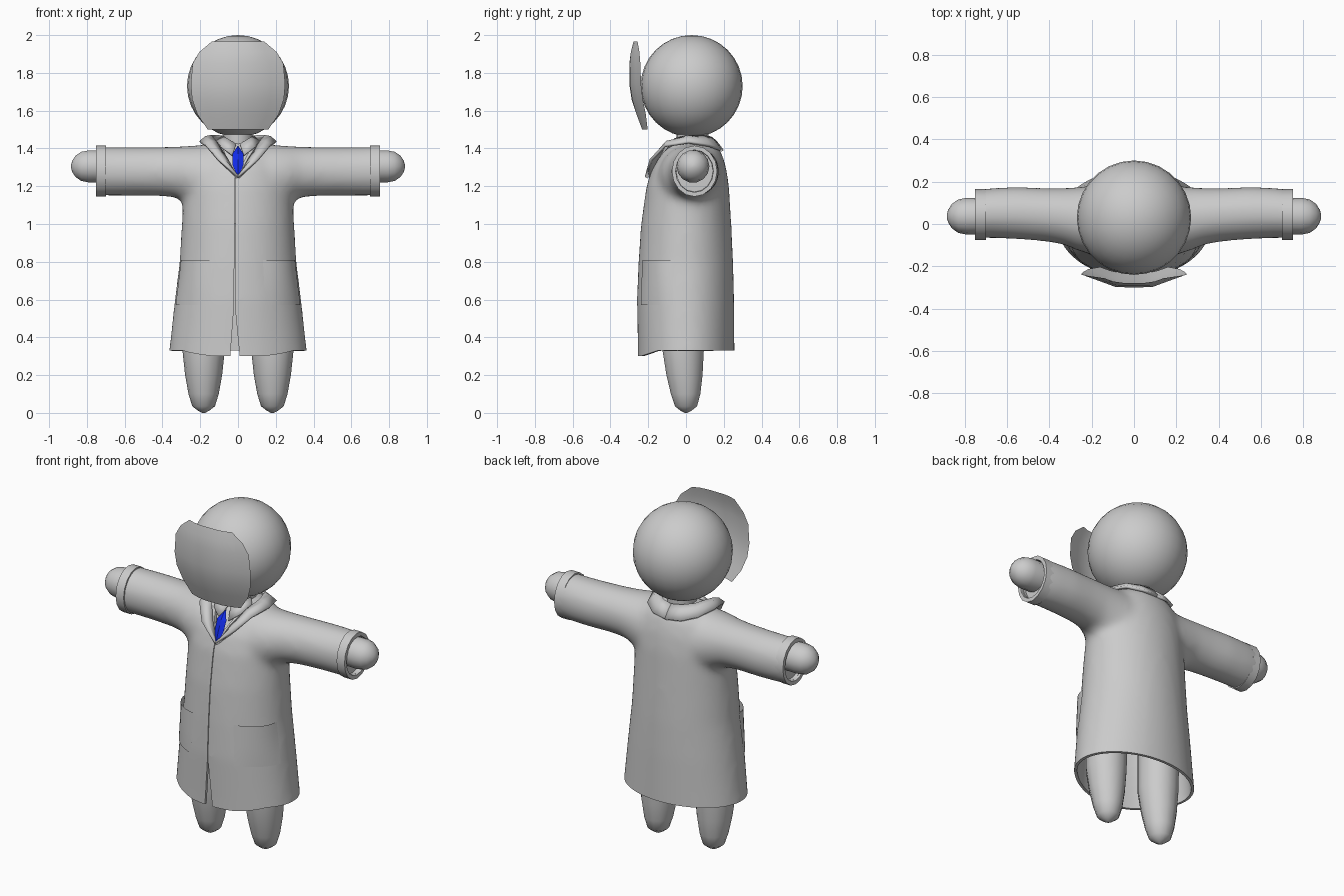
import bpy, bmesh, math
from mathutils import Vector

if "Cube" in bpy.data.objects:
    bpy.data.objects.remove(bpy.data.objects["Cube"])


def material(name, rgb):
    m = bpy.data.materials.new(name)
    m.diffuse_color = (*rgb, 1)
    m.use_nodes = True
    m.node_tree.nodes["Principled BSDF"].inputs["Base Color"].default_value = m.diffuse_color
    return m


GREY = material("plain grey", (0.6, 0.6, 0.6))
BLUE = material("tie blue", (0.006, 0.025, 0.8))


def finish(name, bm, mat=GREY, mirror=False, thick=0, angle=40, recalc=True):
    if recalc:
        bmesh.ops.recalc_face_normals(bm, faces=bm.faces)
    me = bpy.data.meshes.new(name)
    bm.to_mesh(me)
    bm.free()
    me.materials.append(mat)
    o = bpy.data.objects.new(name, me)
    bpy.context.collection.objects.link(o)
    if mirror:
        o.modifiers.new("mirror", "MIRROR")
    if thick:
        s = o.modifiers.new("thickness", "SOLIDIFY")
        s.thickness, s.offset = thick, -1
    smooth(o, angle)
    return o


def smooth(o, angle):
    bpy.ops.object.select_all(action="DESELECT")
    o.select_set(True)
    bpy.context.view_layer.objects.active = o
    bpy.ops.object.shade_smooth_by_angle(angle=math.radians(angle))


def bake(o):
    """Apply all modifiers of an object."""
    dg = bpy.context.evaluated_depsgraph_get()
    me = bpy.data.meshes.new_from_object(o.evaluated_get(dg))
    o.modifiers.clear()
    o.data = me


def ring(axis, p, c1, c2, r1, r2, n=24):
    """Ellipse across the x or z axis at position p."""
    out = []
    for i in range(n):
        t = 2 * math.pi * i / n
        a, b = c1 + r1 * math.cos(t), c2 + r2 * math.sin(t)
        out.append((p, a, b) if axis == "x" else (a, b, p))
    return out


def loft(bm, rings, closed=True, caps=True):
    """Skin a list of point rows; closed joins the row ends."""
    rows = [[bm.verts.new(p) for p in r] for r in rings]
    for a, b in zip(rows, rows[1:]):
        for i in range(len(a) if closed else len(a) - 1):
            j = (i + 1) % len(a)
            bm.faces.new((a[i], a[j], b[j], b[i]))
    if caps and closed:
        bm.faces.new(rows[0][::-1])
        bm.faces.new(rows[-1])
    return bm


# Torso profile: height, half width, front y, back y
TORSO = [(0.2, .378, -.255, .258), (.33, .365, -.255, .257), (.6, .335, -.26, .255),
         (.8, .31, -.252, .25), (1.0, .298, -.238, .24), (1.2, .288, -.21, .228),
         (1.3, .272, -.178, .213), (1.38, .225, -.125, .188), (1.43, .16, -.08, .155),
         (1.45, .08, -.03, .10)]


def torso_ring(row, inset=0.0, n=40):
    z, hx, y0, y1 = row
    return ring("z", z, 0, (y0 + y1) / 2, hx - inset, (y1 - y0) / 2 - inset, n)


# Coat: torso and sleeves fused and softened into one body
SLEEVE = [(.1, .02, 1.24, .17, .18), (.2, .018, 1.245, .165, .175), (.27, .025, 1.262, .15, .152),
          (.33, .036, 1.275, .135, .136), (.42, .044, 1.278, .127, .131), (.55, .052, 1.278, .125, .13),
          (.66, .052, 1.278, .12, .13), (.78, .046, 1.28, .113, .13)]
bm = bmesh.new()
loft(bm, [torso_ring(r) for r in TORSO])
for s in (-1, 1):
    loft(bm, [ring("x", s * x, cy, cz, ry, rz) for x, cy, cz, ry, rz in SLEEVE])
coat = finish("coat", bm)
rm = coat.modifiers.new("fuse", "REMESH")
rm.mode, rm.voxel_size = "VOXEL", 0.02
sm = coat.modifiers.new("soften", "SMOOTH")
sm.factor, sm.iterations = 0.5, 12
bake(coat)

# Open the hem and the sleeve ends, and dip the front hem
bm = bmesh.new()
bm.from_mesh(coat.data)
for co, no in (((0, 0, .33), (0, 0, -1)), ((.74, 0, 0), (1, 0, 0)), ((-.74, 0, 0), (-1, 0, 0))):
    bmesh.ops.bisect_plane(bm, geom=bm.verts[:] + bm.edges[:] + bm.faces[:],
                           plane_co=co, plane_no=no, clear_outer=True)
for v in bm.verts:
    if v.co.z < .3302 and v.co.y < -.15:
        v.co.z -= .03 * min(1, (-.15 - v.co.y) / .09)
bm.to_mesh(coat.data)
bm.free()
th = coat.modifiers.new("cloth", "SOLIDIFY")
th.thickness, th.offset = 0.016, -1

# Front cut: neckline, closing seam and hem vent
CUT = [(-.12, 1.5), (.12, 1.5), (-.013, 1.25), (-.017, .57), (.012, .27),
       (-.043, .27), (-.021, .57), (-.017, 1.25)]
bm = bmesh.new()
loft(bm, [[(x, y, z) for x, z in CUT] for y in (-.4, -.03)])
cutter = finish("front_cutter", bm)
cutter.hide_render = True
bo = coat.modifiers.new("opening", "BOOLEAN")
bo.operation, bo.object, bo.solver = "DIFFERENCE", cutter, "EXACT"
bake(coat)
bpy.data.objects.remove(cutter)
smooth(coat, 40)

# Shirt inside the neckline
finish("shirt", loft(bmesh.new(), [torso_ring(r, .035) for r in TORSO[4:]]))

# Shirt collar flaps
bm = bmesh.new()
loft(bm, [[(.01, -.085, 1.425), (.06, -.06, 1.455), (.085, .0, 1.47)],
          [(.03, -.135, 1.365), (.085, -.105, 1.405), (.115, -.03, 1.44)]], closed=False)
finish("shirt_collar", bm, mirror=True, thick=.008)

# Coat collar: strip running from the lapel tip round the neck
INNER = [(-.012, -.195, 1.25), (.055, -.155, 1.35), (.115, -.085, 1.44), (.142, 0, 1.472),
         (.115, .085, 1.472), (.06, .125, 1.465), (0, .14, 1.46)]
OUTER = [(.0, -.218, 1.25), (.105, -.192, 1.345), (.172, -.118, 1.42), (.205, .015, 1.438),
         (.165, .13, 1.42), (.09, .185, 1.4), (0, .2, 1.392)]
MID = [tuple((Vector(a) + Vector(b)) / 2 + Vector((0, -.004, .01))) for a, b in zip(INNER, OUTER)]
for name, s in (("left_lapel", 1), ("right_lapel", -1)):
    rows = [[(s * max(x, 0), y, z) for x, y, z in r] for r in (INNER, MID, OUTER)]
    finish(name, loft(bmesh.new(), rows, closed=False), thick=.016)

# Tie
bm = bmesh.new()
TIE = [(1.412, .002, -.118), (1.37, .03, -.152), (1.31, .028, -.178), (1.25, .003, -.2)]
loft(bm, [[(-w, y, z), (0, y - .008, z), (w, y, z), (0, y + .012, z)] for z, w, y in TIE])
finish("tie", bm, BLUE, angle=20)

# Neck and head
finish("neck", loft(bmesh.new(), [ring("z", z, 0, .035, .078, .085) for z in (1.38, 1.52)]))
bpy.ops.mesh.primitive_uv_sphere_add(segments=28, ring_count=16, radius=.27, location=(0, .03, 1.73))
head = bpy.context.object
head.name = "head"
head.data.materials.append(GREY)
smooth(head, 60)

# Face shield: bowed sheet in front of the head (height, half width, centre y)
SHIELD = [(1.5, .16, -.232), (1.58, .215, -.262), (1.66, .243, -.288), (1.74, .25, -.3),
          (1.85, .24, -.3), (1.91, .205, -.292), (1.965, .14, -.278)]
bm = bmesh.new()
loft(bm, [[(k * w, y + .062 * max(0, abs(k * w) - .08) / .17, z) for k in (-1, -.7, -.36, 0, .36, .7, 1)]
          for z, w, y in SHIELD], closed=False)
finish("face_shield", bm, angle=60)

# Cuffs
bm = bmesh.new()
loft(bm, [ring("x", x, .045, 1.28, ry, rz, 16) for x, ry, rz in
          ((.70, .1, .115), (.70, .12, .135), (.752, .12, .135), (.752, .1, .112), (.72, .098, .11))])
finish("cuff", bm, mirror=True)

# Hands
bm = bmesh.new()
loft(bm, [ring("x", x, .037, 1.305, r, r, 14) for x, r in
          ((.70, .085), (.79, .087), (.83, .079), (.86, .058), (.878, .03), (.884, .008))])
finish("hand", bm, mirror=True, angle=60)

# Legs
bm = bmesh.new()
loft(bm, [ring("z", z, .182, cy, r, r, 14) for z, r, cy in
          ((0, .008, 0), (.012, .03, 0), (.035, .06, 0), (.1, .08, -.002), (.2, .098, -.008),
           (.33, .112, -.015), (.7, .115, -.01))])
finish("leg", bm, mirror=True, angle=60)


# Pockets: patches following the coat with a gaping mouth
def torso_at(z):
    for a, b in zip(TORSO, TORSO[1:]):
        if a[0] <= z <= b[0]:
            t = (z - a[0]) / (b[0] - a[0])
            return [p + (q - p) * t for p, q in zip(a, b)]


rows = []
for k in range(5):
    u = k / 4
    _, hx, y0, y1 = torso_at(.57 + .24 * u)
    row = []
    for i in range(9):
        t = math.radians(15 + 50 * i / 8)
        off = .003 + .016 * u * math.sin(math.pi * i / 8)
        row.append(((hx + off) * math.cos(t), (y0 + y1) / 2 - ((y1 - y0) / 2 + off) * math.sin(t), .57 + .24 * u))
    rows.append(row)
finish("pocket", loft(bmesh.new(), rows, closed=False), mirror=True)
